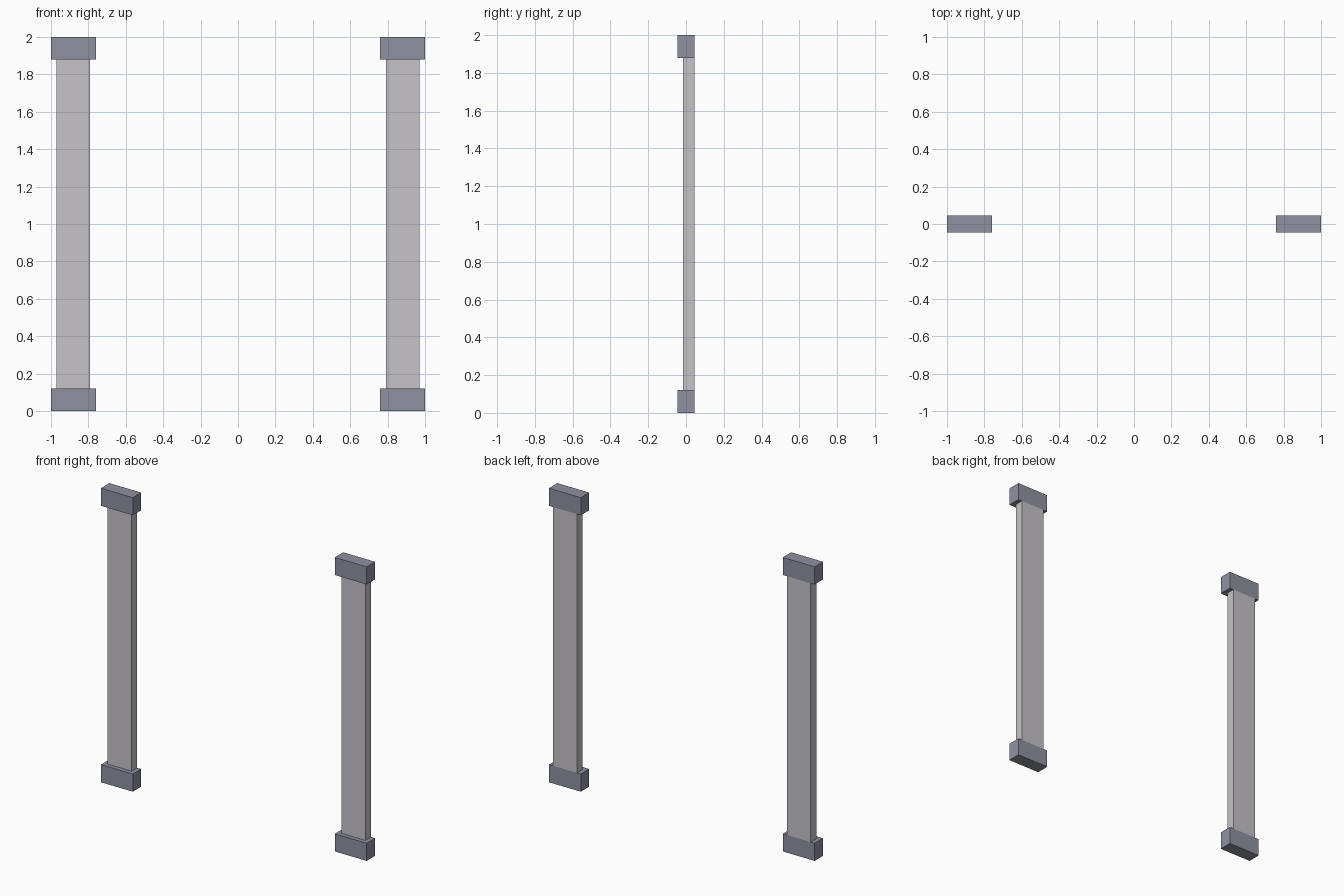
import bpy

cube = bpy.data.objects.get("Cube")
if cube:
    bpy.data.objects.remove(cube, do_unlink=True)


def material(name, srgb):
    colour = [((c / 255 + 0.055) / 1.055) ** 2.4 for c in srgb] + [1]
    mat = bpy.data.materials.new(name)
    mat.use_nodes = True
    mat.diffuse_color = colour
    mat.node_tree.nodes["Principled BSDF"].inputs["Base Color"].default_value = colour
    return mat


def box(name, low, high, mat):
    bpy.ops.mesh.primitive_cube_add(size=1, location=[(a + b) / 2 for a, b in zip(low, high)])
    obj = bpy.context.object
    obj.name = name
    obj.scale = [b - a for a, b in zip(low, high)]
    bpy.ops.object.transform_apply(location=False, rotation=False, scale=True)
    obj.data.materials.append(mat)


slate = material("slate_grey", (142, 146, 161))
stone = material("pale_grey", (198, 196, 201))

CENTRE = 0.88   # pillar distance from the middle
CAP_W, SHAFT_W = 0.12, 0.09   # half widths
DEPTH, CAP_H, TOP = 0.045, 0.12, 2.0

for side, sign in (("left", 1), ("right", -1)):
    x = sign * CENTRE
    # Base and capital blocks
    for part, z in (("base", 0), ("capital", TOP - CAP_H)):
        box(f"{side}_{part}", (x - CAP_W, -DEPTH, z), (x + CAP_W, DEPTH, z + CAP_H), slate)
    # Shaft, flush with the blocks at the back
    box(f"{side}_shaft", (x - SHAFT_W, -0.015, CAP_H), (x + SHAFT_W, DEPTH, TOP - CAP_H), stone)
